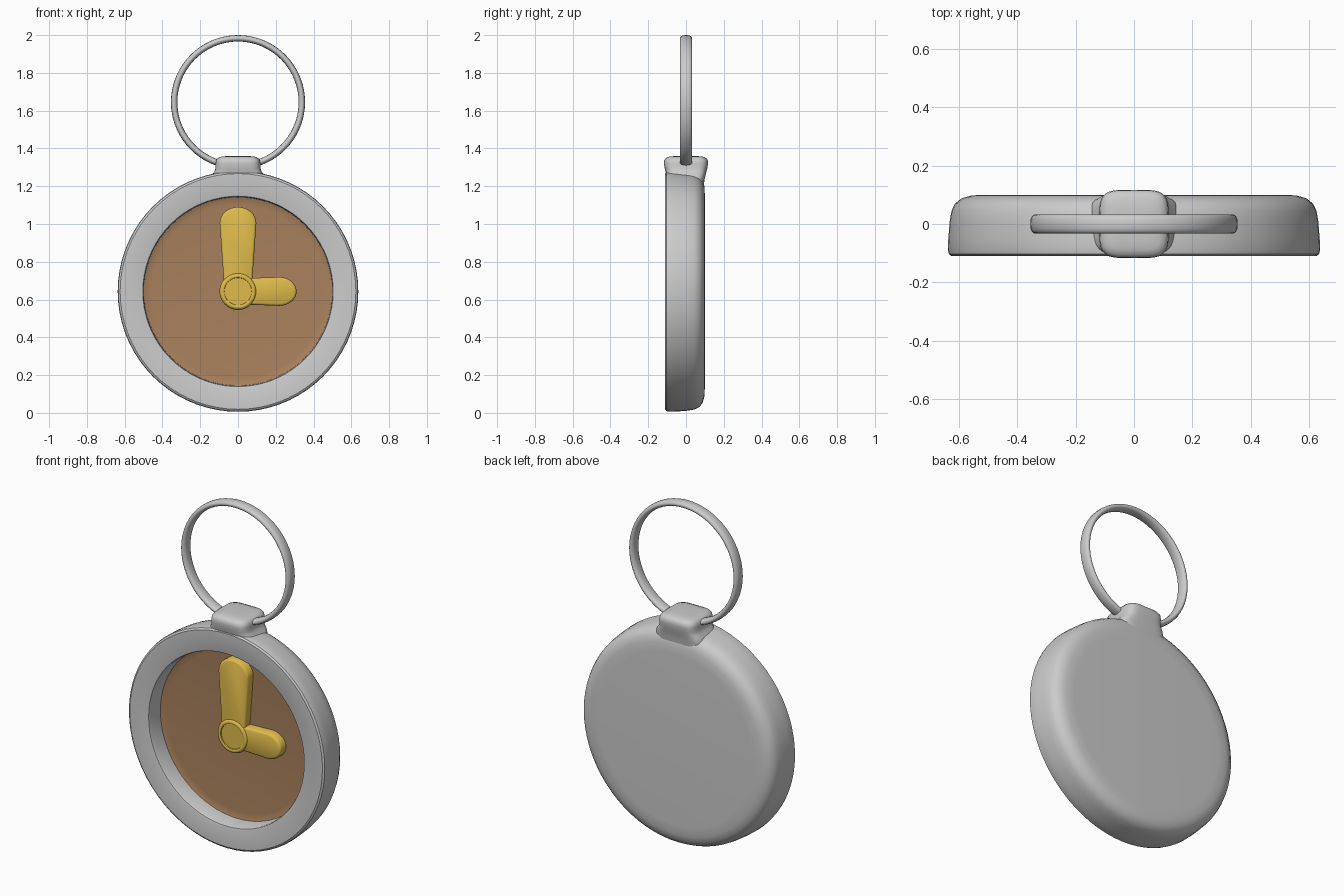
import bpy, bmesh, math

if "Cube" in bpy.data.objects:
    bpy.data.objects.remove(bpy.data.objects["Cube"])

CZ = 0.643  # height of the watch centre


def material(name, color):
    m = bpy.data.materials.new(name)
    m.diffuse_color = (*color, 1)
    m.use_nodes = True
    m.node_tree.nodes["Principled BSDF"].inputs["Base Color"].default_value = m.diffuse_color
    return m


def finish(bm, name, mat=None, angle=35):
    bmesh.ops.remove_doubles(bm, verts=bm.verts, dist=1e-5)
    bmesh.ops.recalc_face_normals(bm, faces=bm.faces)
    me = bpy.data.meshes.new(name)
    bm.to_mesh(me)
    bm.free()
    ob = bpy.data.objects.new(name, me)
    bpy.context.collection.objects.link(ob)
    if mat:
        me.materials.append(mat)
    bpy.ops.object.select_all(action='DESELECT')
    ob.select_set(True)
    bpy.context.view_layer.objects.active = ob
    bpy.ops.object.shade_smooth_by_angle(angle=math.radians(angle))
    return ob


def loft(bm, loops, cap=False):
    rows = [[bm.verts.new(p) for p in loop] for loop in loops]
    for a, b in zip(rows, rows[1:]):
        n = len(a)
        for i in range(n):
            j = (i + 1) % n
            bm.faces.new((a[i], a[j], b[j], b[i]))
    if cap:
        bm.faces.new(rows[0])
        bm.faces.new(rows[-1])


def lathe(name, profile, mat=None, n=72):
    """Spin (radius, y) points around the y axis through the watch centre."""
    bm = bmesh.new()
    turn = [2 * math.pi * i / n for i in range(n)]
    loft(bm, [[(r * math.cos(t), y, CZ + r * math.sin(t)) for t in turn]
              for r, y in profile])
    bmesh.ops.dissolve_degenerate(bm, edges=bm.edges, dist=1e-6)
    return finish(bm, name, mat)


def hand(name, length, base_w, tip_w, tip_len, angle):
    """Flat hand with a rounded tip, pointing along +x before rotation."""
    pts = [(0, -base_w), (0.08, -base_w)]
    for i in range(17):
        t = -math.pi / 2 + math.pi * i / 16
        pts.append((length - tip_len + tip_len * math.cos(t), tip_w * math.sin(t)))
    pts += [(0.08, base_w), (0, base_w)]
    c, s = math.cos(angle), math.sin(angle)
    bm = bmesh.new()
    loops = []
    for y, inset in ((0.01, 0), (-0.038, 0), (-0.046, 0.004), (-0.05, 0.012)):
        k, q = 1 - inset / length, 1 - inset / tip_w
        loops.append([(x * k * c - z * q * s, y, CZ + x * k * s + z * q * c)
                      for x, z in pts])
    loft(bm, loops, cap=True)
    return finish(bm, name, gold, 50)


brown = material("brown", (0.40, 0.22, 0.11))
gold = material("gold", (0.75, 0.50, 0.07))

# Case: rounded back, flat front rim and a deep recess
lathe("case", [(0, 0.10), (0.50, 0.10), (0.555, 0.098), (0.59, 0.088), (0.613, 0.07),
               (0.625, 0.045), (0.631, 0.01), (0.636, -0.05), (0.637, -0.09),
               (0.634, -0.103), (0.624, -0.11), (0.512, -0.11), (0.504, -0.107),
               (0.50, -0.098), (0.498, 0.012), (0, 0.012)])

# Dial
lathe("dial", [(0, 0.02), (0.499, 0.02), (0.499, -0.006), (0.485, -0.001),
               (0.46, 0.002), (0, 0.002)], brown)

# Hands and hub
hand("minute_hand", 0.447, 0.077, 0.097, 0.085, math.pi / 2)
hand("hour_hand", 0.31, 0.071, 0.076, 0.09, 0)
lathe("hub", [(0, 0.01), (0.098, 0.01), (0.098, -0.045), (0.092, -0.056), (0.085, -0.06),
              (0.078, -0.06), (0.073, -0.057), (0.072, -0.051), (0, -0.051)], gold, 40)

# Lug: stacked rounded rectangles flaring into the case
bm = bmesh.new()
N = 48
loops = []
for z, hx, hy in ((1.18, 0.15, 0.092), (1.235, 0.152, 0.098), (1.26, 0.14, 0.104),
                  (1.275, 0.126, 0.108), (1.295, 0.119, 0.113), (1.32, 0.119, 0.117),
                  (1.338, 0.116, 0.115), (1.35, 0.106, 0.106), (1.357, 0.088, 0.088),
                  (1.36, 0.055, 0.055)):
    loop = []
    for i in range(N):
        t = 2 * math.pi * i / N
        c, s = math.cos(t), math.sin(t)
        loop.append((hx * math.copysign(abs(c) ** 0.45, c),
                     hy * math.copysign(abs(s) ** 0.45, s), z))
    loops.append(loop)
loft(bm, loops, cap=True)
finish(bm, "lug", None, 50)

# Key ring: torus with a section wider in depth
bm = bmesh.new()
M = 72
loops = []
for k in range(M + 1):
    a = 2 * math.pi * k / M
    loop = []
    for i in range(16):
        t = 2 * math.pi * i / 16
        r = 0.338 + 0.017 * math.cos(t)
        y = 0.033 * math.copysign(abs(math.sin(t)) ** 0.75, math.sin(t))
        loop.append((r * math.cos(a), y, 1.645 + r * math.sin(a)))
    loops.append(loop)
loft(bm, loops)
finish(bm, "key_ring", None, 60)
